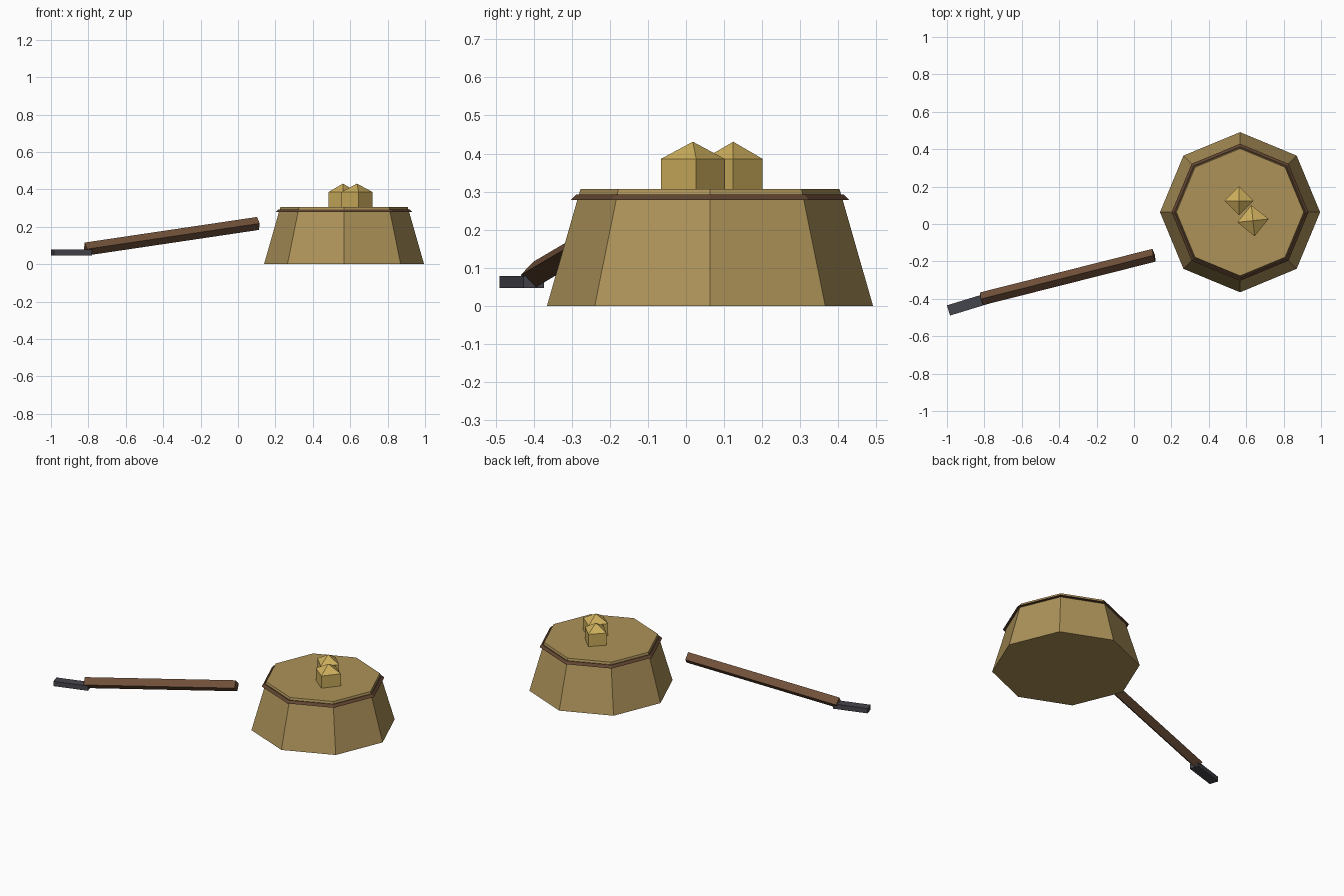
import bpy, bmesh, math
from mathutils import Vector, Matrix

if "Cube" in bpy.data.objects:
    bpy.data.objects.remove(bpy.data.objects["Cube"])


def material(name, rgb):
    m = bpy.data.materials.new(name)
    m.diffuse_color = (*rgb, 1)
    m.use_nodes = True
    m.node_tree.nodes["Principled BSDF"].inputs["Base Color"].default_value = m.diffuse_color
    return m


tan = material("tan", (0.42, 0.29, 0.10))
brown = material("brown", (0.12, 0.06, 0.03))
wood = material("wood", (0.16, 0.08, 0.04))
gold = material("gold", (0.62, 0.43, 0.11))
iron = material("iron", (0.06, 0.06, 0.075))


def lathe(name, sides, profile, mat, matrix):
    """Stack of flat-sided rings (radius, z); a zero radius makes a point."""
    bm = bmesh.new()
    rings = []
    for r, z in profile:
        n = sides if r > 0 else 1
        rings.append([bm.verts.new((r * math.cos(2 * math.pi * i / sides),
                                    r * math.sin(2 * math.pi * i / sides), z))
                      for i in range(n)])
    for a, b in zip(rings, rings[1:]):
        for i in range(sides):
            j = (i + 1) % sides
            if len(b) == 1:
                bm.faces.new((a[i], a[j], b[0]))
            else:
                bm.faces.new((a[i], a[j], b[j], b[i]))
    for ring in (rings[0], rings[-1]):
        if len(ring) > 1:
            bm.faces.new(ring)
    bmesh.ops.recalc_face_normals(bm, faces=bm.faces)
    me = bpy.data.meshes.new(name)
    bm.to_mesh(me)
    bm.free()
    me.materials.append(mat)
    ob = bpy.data.objects.new(name, me)
    ob.matrix_world = matrix
    bpy.context.collection.objects.link(ob)
    return ob


# Tapered octagonal body with a flared band just below its rim
centre = Matrix.Translation((0.567, 0.063, 0))
lathe("body", 8, [(0.428, 0), (0.34, 0.307)], tan, centre)
lathe("rim_band", 8, [(0.335, 0.278), (0.366, 0.278), (0.35, 0.293), (0.335, 0.293)],
      brown, centre)

# Two pointed nuggets on top
for i, (x, y, r, turn) in enumerate([(0.561, 0.124, 0.077, 0), (0.636, 0.018, 0.084, 6)]):
    lathe(f"nugget_{i + 1}", 4, [(r, 0.30), (r, 0.386), (0, 0.431)], gold,
          Matrix.Translation((x, y, 0)) @ Matrix.Rotation(math.radians(turn), 4, 'Z'))

# Square handle leaning up from the tip, one edge uppermost
start, end = Vector((-0.815, -0.40, 0.081)), Vector((0.107, -0.167, 0.218))
axis = (end - start).normalized()
side = Vector((0, 0, 1)).cross(axis).normalized()
up = axis.cross(side)
frame = Matrix((up, side, axis)).transposed().to_4x4()
lathe("handle", 4, [(0.035, 0), (0.035, (end - start).length)], wood,
      Matrix.Translation(start) @ frame)

# Flat iron tip lying level
bpy.ops.mesh.primitive_cube_add(size=1, location=(-0.89, -0.431, 0.063),
                                rotation=(0, 0, math.radians(17)))
tip = bpy.context.object
tip.name = "iron_tip"
tip.scale = (0.213, 0.057, 0.031)
tip.data.materials.append(iron)
